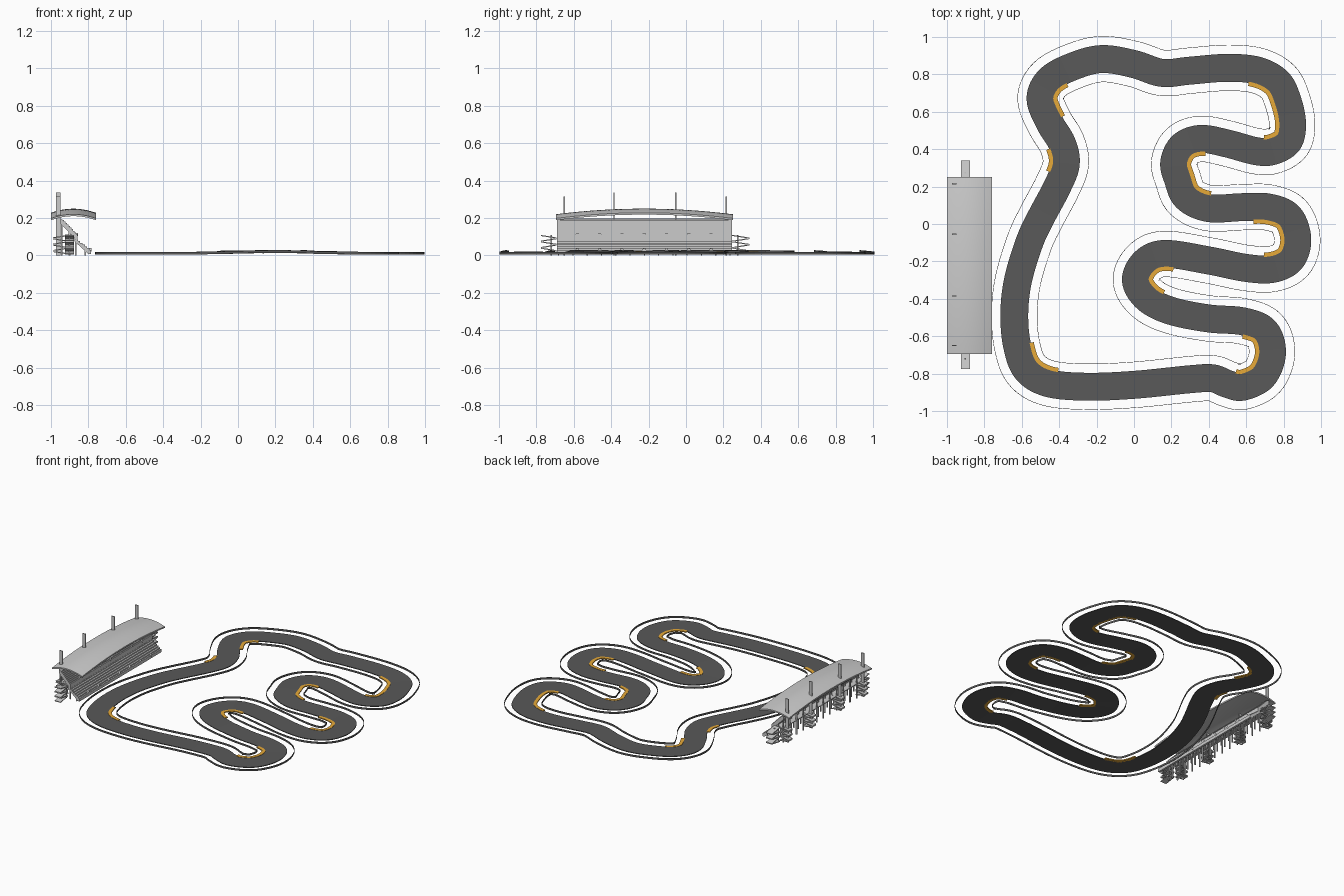
import bpy, bmesh, math
from mathutils import Vector, Matrix

if "Cube" in bpy.data.objects:
    bpy.data.objects.remove(bpy.data.objects["Cube"])


def mat(name, c):
    m = bpy.data.materials.new(name)
    m.diffuse_color = (*c, 1)
    m.use_nodes = True
    m.node_tree.nodes["Principled BSDF"].inputs["Base Color"].default_value = m.diffuse_color
    return m


ASPHALT = mat("asphalt", (0.1, 0.1, 0.1))
AMBER = mat("amber", (0.8, 0.4, 0.04))


def finish(name, bm, material=None, smooth=False):
    bmesh.ops.recalc_face_normals(bm, faces=bm.faces)
    me = bpy.data.meshes.new(name)
    bm.to_mesh(me)
    bm.free()
    ob = bpy.data.objects.new(name, me)
    bpy.context.collection.objects.link(ob)
    if material:
        me.materials.append(material)
    if smooth:
        bpy.context.view_layer.objects.active = ob
        ob.select_set(True)
        bpy.ops.object.shade_smooth_by_angle()
        ob.select_set(False)
    return ob


def box(bm, lo, hi, rot=None):
    c = (Vector(lo) + Vector(hi)) / 2
    s = Vector(hi) - Vector(lo)
    m = Matrix.Translation(c) @ (rot or Matrix()) @ Matrix.Diagonal((*s, 1))
    bmesh.ops.create_cube(bm, size=1, matrix=m)


# Track centre line: smooth closed curve through these points
CTRL = [(-.64, -.48), (-.625, -.65), (-.575, -.78), (-.46, -.85), (-.26, -.87), (0, -.86),
        (.3, -.83), (.42, -.825), (.5, -.855), (.58, -.87), (.69, -.815), (.738, -.69),
        (.70, -.57), (.58, -.52), (.4, -.505), (.2, -.465), (.07, -.40), (.01, -.30),
        (.06, -.20), (.17, -.16), (.4, -.195), (.6, -.235), (.74, -.24), (.84, -.19),
        (.873, -.08), (.83, .04), (.72, .088), (.58, .09), (.4, .085), (.28, .14),
        (.235, .24), (.215, .33), (.26, .42), (.36, .455), (.5, .43), (.65, .39),
        (.74, .39), (.825, .44), (.845, .54), (.82, .66), (.77, .76), (.66, .82),
        (.5, .835), (.3, .82), (.15, .808), (0, .855), (-.17, .882), (-.32, .845),
        (-.45, .775), (-.5, .67), (-.45, .54), (-.385, .43), (-.365, .32), (-.41, .2),
        (-.5, .03), (-.56, -.1), (-.62, -.3)]
STEP = 8
n = len(CTRL)
line = []
for i in range(n):
    a, b, c, d = (Vector(CTRL[(i + k) % n]) for k in (-1, 0, 1, 2))
    for k in range(STEP):
        t = k / STEP
        line.append(0.5 * (2 * b + (c - a) * t + (2 * a - 5 * b + 4 * c - d) * t * t
                           + (3 * b - 3 * c + d - a) * t ** 3))
N = len(line)


def at(i, off):
    t = (line[(i + 1) % N] - line[i - 1 if i % N else N - 1]) if i < N else None
    return line[i] + Vector((-t.y, t.x)).normalized() * off


def sweep(bm, ids, section, closed):
    """Sweep a (side offset, height) section along the centre line samples."""
    rings = []
    for i in ids:
        p = line[i]
        hill = 0.01 * math.exp(-((p.x - .2) / .3) ** 2)
        rings.append([bm.verts.new((*at(i, o), z + hill)) for o, z in section])
    m = len(section)
    for k in range(len(rings) if closed else len(rings) - 1):
        r, s = rings[k], rings[(k + 1) % len(rings)]
        for j in range(m):
            bm.faces.new((r[j], r[(j + 1) % m], s[(j + 1) % m], s[j]))
    if not closed:
        bm.faces.new(rings[0])
        bm.faces.new(rings[-1])


def rect(o0, o1, z0, z1):
    return [(o0, z0), (o1, z0), (o1, z1), (o0, z1)]


# Road
bm = bmesh.new()
sweep(bm, range(N), rect(-.0745, .0745, .005, .01), True)
finish("road", bm, ASPHALT, True)

# Kerbs on the inside of corners: start, end, side
bm = bmesh.new()
for a, b, s in [(1, 3.2, 1), (8.3, 12.9, 1), (15.5, 19.2, -1), (21.6, 26.6, 1),
                (28, 33.3, -1), (35.4, 41.2, 1), (47.5, 50, 1), (51, 52.6, -1)]:
    sweep(bm, range(round(a * STEP), round(b * STEP) + 1), rect(s * .068, s * .091, .005, .012), False)
finish("corner_kerbs", bm, AMBER)

# Barriers, broken where neighbouring parts of the track come too close
bm = bmesh.new()
for s in (1, -1):
    off = s * .122
    runs, cur = [], []
    for i in range(N):
        p = at(i, off)
        if min((p - q).length for q in line) > .112:
            cur.append(i)
        else:
            runs.append(cur)
            cur = []
    if runs:
        runs[0] = cur + runs[0]
    else:
        runs = [cur]
    for r in runs:
        if len(r) > 2:
            sweep(bm, r, rect(off - .0012, off + .0012, .004, .018), len(r) == N)
finish("track_barriers", bm, ASPHALT)

# Grandstand
Y0, Y1 = -.69, .245
YC, YH = (Y0 + Y1) / 2, (Y1 - Y0) / 2
MASTS = (-.65, -.385, -.055, .215)


def extrude_profile(name, pts):
    bm = bmesh.new()
    f = bm.faces.new([bm.verts.new((x, Y0, z)) for x, z in pts])
    g = bmesh.ops.extrude_face_region(bm, geom=[f])["geom"]
    bmesh.ops.translate(bm, vec=(0, Y1 - Y0, 0), verts=[v for v in g if isinstance(v, bmesh.types.BMVert)])
    return finish(name, bm)


def stepped(a, b, k):
    pts = [a]
    for i in range(k):
        x = a[0] + (b[0] - a[0]) * (i + 1) / k
        pts += [(x, pts[-1][1]), (x, a[1] + (b[1] - a[1]) * (i + 1) / k)]
    return pts


extrude_profile("upper_seating", [(-.95, .17), (-.95, .197)] + stepped((-.937, .19), (-.865, .115), 9)
                + [(-.857, .115), (-.857, .075), (-.868, .075), (-.875, .095)])
extrude_profile("lower_seating", [(-.885, .085)] + stepped((-.868, .085), (-.795, .03), 6)
                + [(-.785, .03), (-.785, .008), (-.80, .008)])

# Arched roof, curved both ways
bm = bmesh.new()
NX, NY = 10, 24
grid = [[[bm.verts.new((-.88 + .12 * tx, YC + (YH + .005) * ty, .25 - .022 * tx * tx - .03 * ty * ty - d))
          for ty in (2 * j / NY - 1 for j in range(NY + 1))]
         for tx in (2 * i / NX - 1 for i in range(NX + 1))] for d in (0, .01)]
for g in grid:
    for i in range(NX):
        for j in range(NY):
            bm.faces.new((g[i][j], g[i + 1][j], g[i + 1][j + 1], g[i][j + 1]))
rim = ([(i, 0) for i in range(NX)] + [(NX, j) for j in range(NY)]
       + [(i, NY) for i in range(NX, 0, -1)] + [(0, j) for j in range(NY, 0, -1)])
for (a, b), (c, d) in zip(rim, rim[1:] + rim[:1]):
    bm.faces.new((grid[0][a][b], grid[0][c][d], grid[1][c][d], grid[1][a][b]))
finish("roof", bm, None, True)

# Roof masts
bm = bmesh.new()
for y in MASTS:
    top = .34 - .03 * ((y - YC) / YH) ** 2
    box(bm, (-.972, y - .003, 0), (-.948, y + .003, top))
finish("roof_masts", bm)

# Columns, rakers and floor beams under the seating
bm = bmesh.new()
for k in range(13):
    y = Y0 + .01 + (Y1 - Y0 - .02) * k / 12
    box(bm, (-.947, y - .003, 0), (-.938, y + .003, .18))
    box(bm, (-.905, y - .003, 0), (-.896, y + .003, .13))
    box(bm, (-.872, y - .003, 0), (-.864, y + .003, .09))
    box(bm, (-.82, y - .003, 0), (-.812, y + .003, .03))
box(bm, (-.945, Y0, .1), (-.865, Y1, .106))
finish("stand_columns", bm)

# Small rounded gate hoods along both tiers
bm = bmesh.new()
for k in range(7):
    for x, z in ((-.79, .03), (-.862, .112)):
        m = Matrix.Translation((x, -.58 + .119 * k, z)) @ Matrix.Rotation(math.pi / 2, 4, 'Y')
        bmesh.ops.create_cone(bm, cap_ends=True, segments=12, radius1=.009, radius2=.009, depth=.012, matrix=m)
finish("gate_hoods", bm)

# Zigzag stairs: at both ends (along y) and behind the stand (along x)
bm = bmesh.new()
for k in range(6):
    z = .012 + .017 * k
    tilt = .16 * (-1) ** k
    for lo, hi in ((Y1, Y1 + .095), (Y0 - .085, Y0)):
        box(bm, (-.925, lo, z), (-.878, hi, z + .006), Matrix.Rotation(tilt, 4, 'X'))
    for y in MASTS:
        box(bm, (-.988, y - .022, z), (-.915, y + .022, z + .006), Matrix.Rotation(tilt, 4, 'Y'))
for y in (Y1 + .03, Y0 - .03):
    box(bm, (-.905, y - .004, 0), (-.897, y + .004, .11))
finish("zigzag_stairs", bm)
